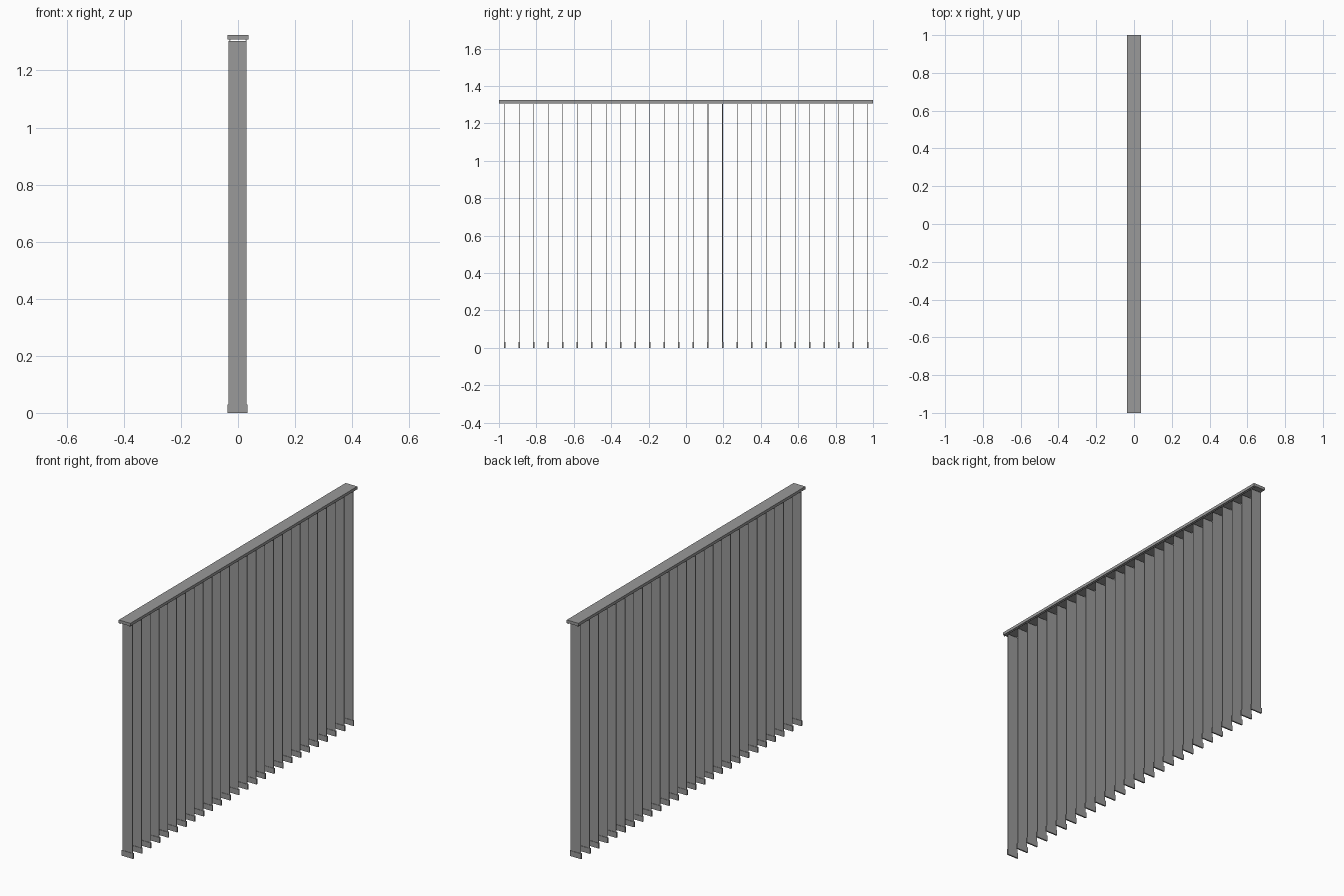
import bpy

if "Cube" in bpy.data.objects:
    bpy.data.objects.remove(bpy.data.objects["Cube"])

grey = bpy.data.materials.new("dark_grey")
grey.diffuse_color = (0.32, 0.32, 0.32, 1)
grey.use_nodes = True
grey.node_tree.nodes["Principled BSDF"].inputs["Base Color"].default_value = grey.diffuse_color

def box(name, x0, x1, y0, y1, z0, z1):
    bpy.ops.mesh.primitive_cube_add(size=1, location=((x0+x1)/2, (y0+y1)/2, (z0+z1)/2))
    o = bpy.context.object
    o.name = name
    o.scale = (x1-x0, y1-y0, z1-z0)
    bpy.ops.object.transform_apply(location=False, rotation=False, scale=True)
    o.data.materials.append(grey)
    return o

# Head rail with two narrow lips underneath
box("head_rail", -0.036, 0.036, -1, 1, 1.309, 1.325)
for side, x in (("left", -0.029), ("right", 0.029)):
    box("rail_lip_" + side, x-0.002, x+0.002, -1, 1, 1.305, 1.309)

# Hanging slats, each with a weighted bottom sleeve
COUNT = 26
for i in range(COUNT):
    y = -0.970 + 1.942 * i / (COUNT - 1)
    box(f"slat_{i+1}", -0.033, 0.030, y-0.0015, y+0.0015, 0.003, 1.304)
    box(f"slat_weight_{i+1}", -0.036, 0.034, y-0.004, y+0.004, 0, 0.03)
